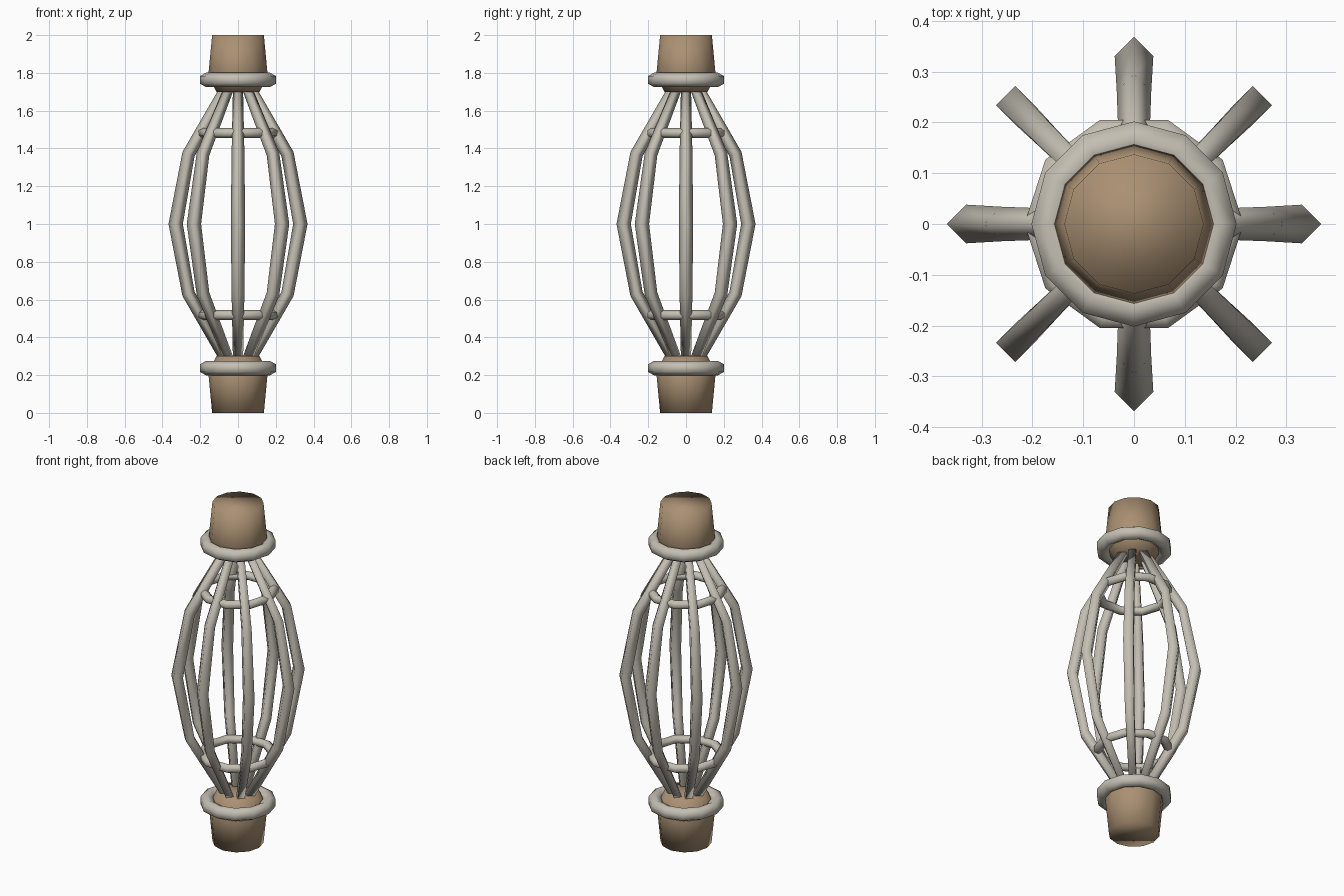
import bpy
import bmesh
from math import sin, cos, pi, radians
from mathutils import Vector

cube = bpy.data.objects.get("Cube")
if cube:
    bpy.data.objects.remove(cube, do_unlink=True)


def make_material(name, color):
    mat = bpy.data.materials.new(name)
    mat.use_nodes = True
    mat.diffuse_color = color
    mat.node_tree.nodes["Principled BSDF"].inputs["Base Color"].default_value = color
    return mat


wood = make_material("tan wood", (0.40, 0.28, 0.17, 1))
bone = make_material("pale grey", (0.55, 0.52, 0.45, 1))


def skin(name, loops, mat, closed=False):
    """Bridge a list of equal vertex loops into a smooth solid."""
    bm = bmesh.new()
    rows = [[bm.verts.new(p) for p in loop] for loop in loops]
    n = len(rows[0])
    pairs = list(zip(rows, rows[1:]))
    if closed:
        pairs.append((rows[-1], rows[0]))
    else:
        bm.faces.new(rows[0])
        bm.faces.new(rows[-1])
    for a, b in pairs:
        for i in range(n):
            j = (i + 1) % n
            bm.faces.new((a[i], a[j], b[j], b[i]))
    bmesh.ops.recalc_face_normals(bm, faces=bm.faces)
    for f in bm.faces:
        f.smooth = True
    mesh = bpy.data.meshes.new(name)
    bm.to_mesh(mesh)
    bm.free()
    mesh.materials.append(mat)
    obj = bpy.data.objects.new(name, mesh)
    bpy.context.collection.objects.link(obj)
    return obj


def circle(r, z, n):
    return [Vector((r * cos(2 * pi * i / n), r * sin(2 * pi * i / n), z)) for i in range(n)]


def ring(name, major, minor, z, n):
    """Hexagonal-section ring with a flat outer face."""
    angles = [radians(30 + 60 * k) for k in range(6)]
    loops = [circle(major + minor * cos(a), z + minor * sin(a), n) for a in angles]
    return skin(name, loops, bone, closed=True)


# End caps, collars and thin hoops, mirrored about the middle
for label, side in (("upper", 1), ("lower", -1)):
    cap_profile = [(0.137, 1.0), (0.157, 0.79), (0.115, 0.70)]
    skin(label + "_cap", [circle(r, 1 + side * h, 12) for r, h in cap_profile], wood)
    ring(label + "_collar", 0.168, 0.039, 1 + side * 0.763, 12)
    ring(label + "_hoop", 0.193, 0.026, 1 + side * 0.482, 10)

# Bowed ribs: (distance from axis, height above middle, thickness)
half = [(0.33, 0, 0.038), (0.262, 0.37, 0.034), (0.073, 0.71, 0.027)]
path = [(r, -h, t) for r, h, t in reversed(half[1:])] + half

for k in range(8):
    a = k * pi / 4
    out = Vector((cos(a), sin(a), 0))
    across = Vector((-sin(a), cos(a), 0))
    points = [out * r + Vector((0, 0, 1 + h)) for r, h, t in path]
    loops = []
    for i, p in enumerate(points):
        before = (p - points[i - 1]).normalized() if i else Vector()
        after = (points[i + 1] - p).normalized() if i + 1 < len(points) else Vector()
        normal = across.cross((before + after).normalized())
        thick = path[i][2]
        loops.append([p + thick * (cos(q * pi / 2 - a) * normal + sin(q * pi / 2 - a) * across)
                      for q in range(4)])
    skin("rib_%d" % (k + 1), loops, bone)
